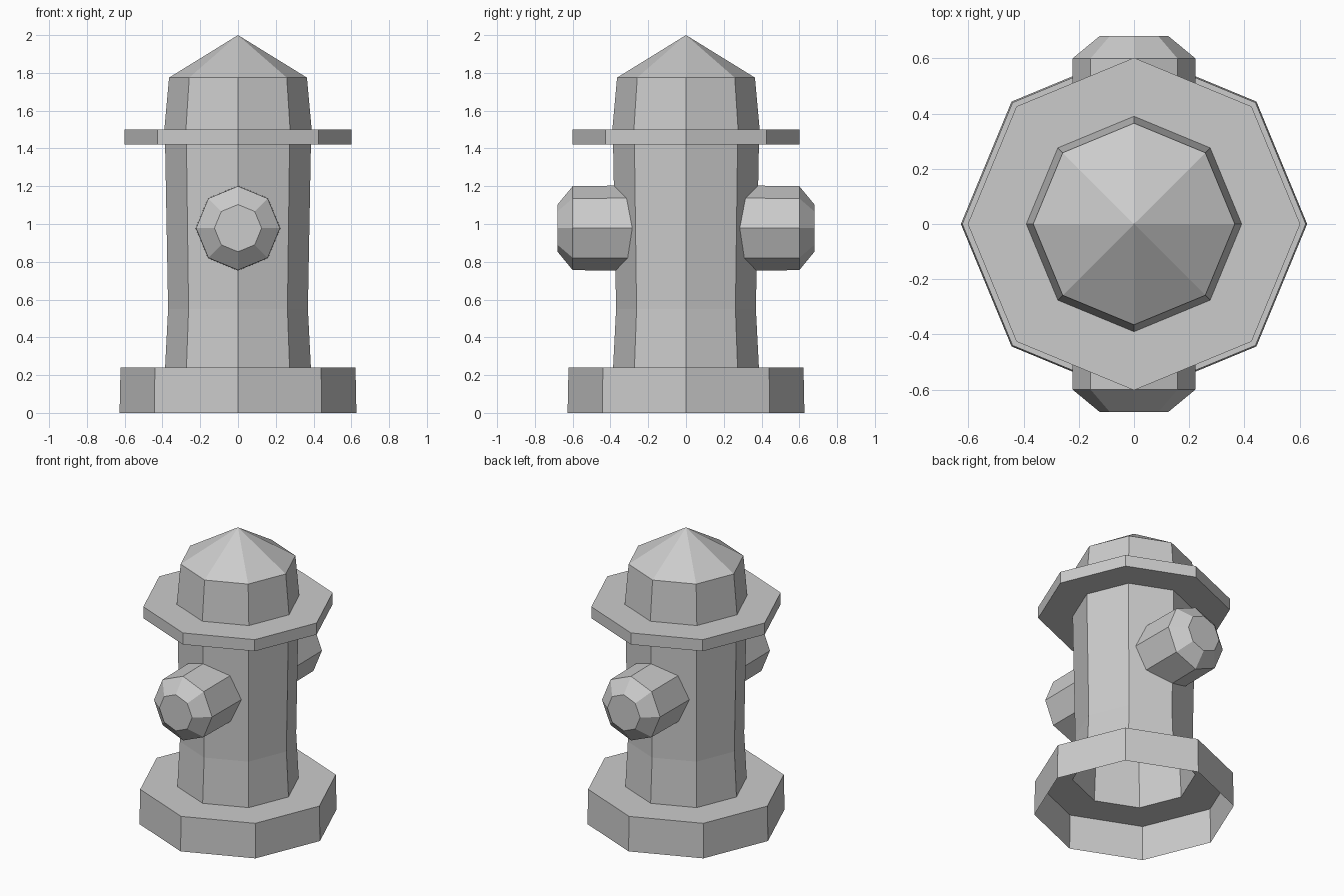
import bpy, bmesh, math

if "Cube" in bpy.data.objects:
    bpy.data.objects.remove(bpy.data.objects["Cube"])

SIDES = 8
ANG = [i * 2 * math.pi / SIDES for i in range(SIDES)]


def skin(bm, rings):
    """Bridge consecutive rings of vertices with flat quads."""
    for a, b in zip(rings, rings[1:]):
        for i in range(SIDES):
            j = (i + 1) % SIDES
            bm.faces.new((a[i], a[j], b[j], b[i]))


def finish(bm, name):
    bmesh.ops.recalc_face_normals(bm, faces=bm.faces)
    mesh = bpy.data.meshes.new(name)
    bm.to_mesh(mesh)
    bm.free()
    obj = bpy.data.objects.new(name, mesh)
    bpy.context.collection.objects.link(obj)
    return obj


# Body: one continuous octagonal shell, open underneath
profile = [(0.627, 0), (0.622, 0.24), (0.386, 0.24), (0.37, 0.55),
           (0.386, 1.42), (0.602, 1.42), (0.602, 1.5), (0.39, 1.5),
           (0.365, 1.775)]
bm = bmesh.new()
rings = [[bm.verts.new((r * math.cos(a), r * math.sin(a), z)) for a in ANG]
         for r, z in profile]
skin(bm, rings)
# Pointed cap
tip = bm.verts.new((0, 0, 2))
for i in range(SIDES):
    bm.faces.new((rings[-1][i], rings[-1][(i + 1) % SIDES], tip))
finish(bm, "hydrant_body")


def barrel_surface(x, z):
    """Distance from the centre to the faceted barrel front at x, z."""
    r = 0.37 + 0.016 * (z - 0.55) / 0.87
    return r - abs(x) * math.tan(math.pi / SIDES)


# Side outlets: start on the barrel faces, end in a chamfered flat cap
def outlet(name, side):
    bm = bmesh.new()
    rings = []
    for r, y in [(0.225, None), (0.222, 0.6), (0.125, 0.68)]:
        ring = []
        for a in ANG:
            x, z = r * math.cos(a), 0.978 + r * math.sin(a)
            depth = barrel_surface(x, z) if y is None else y
            ring.append(bm.verts.new((x, side * depth, z)))
        rings.append(ring)
    skin(bm, rings)
    bm.faces.new(rings[-1])
    obj = finish(bm, name)
    return obj


outlet("front_outlet", -1)
outlet("back_outlet", 1)
